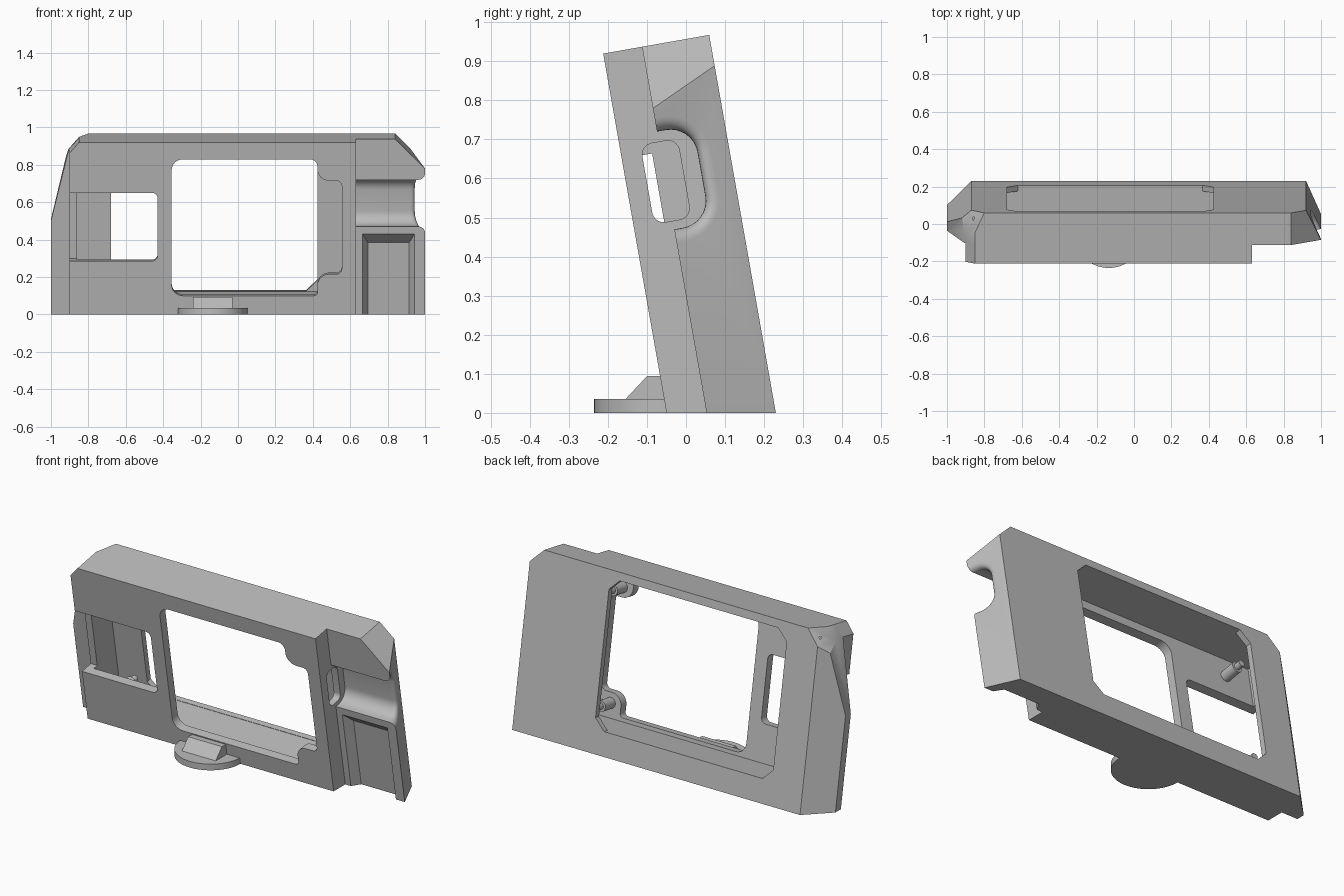
import bpy, bmesh, math
from mathutils import Vector, Matrix

old = bpy.data.objects.get("Cube")
if old:
    bpy.data.objects.remove(old, do_unlink=True)

TILT = math.radians(10)          # whole frame leans back
FRONT, STEP, BACK, TOP = -0.049, 0.052, 0.2265, 0.9425

grey = bpy.data.materials.new("plain grey")
grey.use_nodes = True
colour = (0.5, 0.5, 0.5, 1)
grey.diffuse_color = colour
grey.node_tree.nodes["Principled BSDF"].inputs["Base Color"].default_value = colour


def finish(name, bm):
    bmesh.ops.recalc_face_normals(bm, faces=bm.faces)
    mesh = bpy.data.meshes.new(name)
    bm.to_mesh(mesh)
    bm.free()
    mesh.materials.append(grey)
    ob = bpy.data.objects.new(name, mesh)
    bpy.context.collection.objects.link(ob)
    return ob


def loft(name, sections, planes=()):
    """Skin matching closed sections, then trim by planes (point, outward normal)."""
    bm = bmesh.new()
    rings = [[bm.verts.new(p) for p in s] for s in sections]
    for a, b in zip(rings, rings[1:]):
        for i in range(len(a)):
            j = (i + 1) % len(a)
            bm.faces.new((a[i], a[j], b[j], b[i]))
    bm.faces.new(rings[0])
    bm.faces.new(rings[-1])
    bmesh.ops.recalc_face_normals(bm, faces=bm.faces)
    for co, no in planes:
        geom = bm.verts[:] + bm.edges[:] + bm.faces[:]
        bmesh.ops.bisect_plane(bm, geom=geom, plane_co=co, plane_no=no, clear_outer=True)
        bmesh.ops.holes_fill(bm, edges=[e for e in bm.edges if e.is_boundary])
    return finish(name, bm)


def rounded(corners, steps=8):
    """Closed 2D outline from (a, b, radius) corners."""
    out = []
    for i, (x, y, r) in enumerate(corners):
        p = Vector((x, y))
        d1 = (Vector(corners[i - 1][:2]) - p).normalized()
        d2 = (Vector(corners[(i + 1) % len(corners)][:2]) - p).normalized()
        if r == 0:
            out.append(p)
            continue
        half = d1.angle(d2) / 2
        centre = p + (d1 + d2).normalized() * (r / math.sin(half))
        s = p + d1 * (r / math.tan(half)) - centre
        e = p + d2 * (r / math.tan(half)) - centre
        turn = math.atan2(s.x * e.y - s.y * e.x, s.dot(e))
        for k in range(steps + 1):
            out.append(centre + Matrix.Rotation(turn * k / steps, 2) @ s)
    return out


def prism(name, outline, u0, u1, planes=()):
    return loft(name, [[(x, u, v) for x, v in outline] for u in (u0, u1)], planes)


def rect(x0, x1, v0, v1):
    return [(x0, v0), (x1, v0), (x1, v1), (x0, v1)]


def combine(target, tool, operation):
    mod = target.modifiers.new(operation, 'BOOLEAN')
    mod.operation, mod.solver, mod.object = operation, 'EXACT', tool
    bpy.context.view_layer.objects.active = target
    bpy.ops.object.modifier_apply(modifier=mod.name)
    bpy.data.objects.remove(tool, do_unlink=True)


# Trimming planes: floor, top left chamfer, left taper and bevels, right end and chamfer
floor = ((0, 0, 0), (0, -math.sin(TILT), -math.cos(TILT)))
top_left = ((-0.85, 0, TOP), (-0.0575, 0, 0.05))
left_taper = ((-1, 0, 0.5), (-0.386, 0, 0.095))
left_bevel = ((-0.87, BACK, 0), (-0.1265, 0.13, 0))
a, b, c = Vector((-0.85, 0.12, TOP)), Vector((-0.8, BACK, TOP)), Vector((-0.87, BACK, 0.86))
corner = (a, (c - a).cross(b - a))
if corner[1].y < 0:
    corner = (a, -corner[1])
right_end = ((1, STEP, 0), (0.1745, 0.08, 0))
top_right = ((0.84, 0, TOP), (1, 0, 1))

# Body: wide back layer plus narrower raised front layer
body = prism("frame_body", rect(-1, 1, -0.2, TOP), STEP, BACK,
             [floor, top_left, left_taper, left_bevel, corner, right_end, top_right])
front = prism("front_layer", rect(-0.9, 0.63, -0.2, TOP), FRONT, 0.08, [floor, top_left])
combine(body, front, 'UNION')

# Hollow interior and the chamfered opening in the back
combine(body, prism("cavity", rect(-0.86, 0.59, 0.09, 0.9), 0, 0.195), 'DIFFERENCE')
x0, x1, v0, v1, k = -0.68, 0.425, 0.092, 0.898, 0.06
back_outline = [(x0 + k, v0), (x1 - k, v0), (x1, v0 + k), (x1, v1 - k),
                (x1 - k, v1), (x0 + k, v1), (x0, v1 - k), (x0, v0 + k)]
combine(body, prism("back_opening", back_outline, 0.1, 0.3), 'DIFFERENCE')

# Front opening with two screw tabs, and the side window
screen = rounded([(-0.355, 0.11, 0.06), (0.425, 0.11, 0.02), (0.425, 0.227, 0.06),
                  (0.555, 0.227, 0.03), (0.555, 0.735, 0.03), (0.425, 0.735, 0.06),
                  (0.425, 0.851, 0.04), (-0.355, 0.851, 0.06)])
combine(body, prism("screen_opening", screen, -0.2, 0.05), 'DIFFERENCE')
window = rounded([(-0.95, 0.298, 0), (-0.43, 0.298, 0.03), (-0.43, 0.669, 0.03), (-0.95, 0.669, 0)])
combine(body, prism("side_window", window, -0.2, 0.03), 'DIFFERENCE')


# Finger groove across the right grip, flared where it meets the end
def groove_section(x, offset, shear):
    o = offset
    outline = rounded([(-0.2, 0.468 - o, 0), (0.145 + o, 0.468 - o, 0.07 + o),
                       (0.145 + o, 0.722 + o, 0.07 + o), (-0.2, 0.722 + o, 0)])
    return [(x - shear * (u - STEP), u, v) for u, v in outline]


flare = 0.035
sections = [groove_section(0.63, 0, 0)]
for i in range(7):
    ang = math.radians(15 * i)
    sections.append(groove_section(1 - flare + flare * math.sin(ang),
                                   flare * (1 - math.cos(ang)), 0.458))
sections.append(groove_section(1.1, flare, 0.458))
combine(body, loft("finger_groove", sections), 'DIFFERENCE')

# Slot from the groove into the interior
slot = rounded([(0.004, 0.49, 0.03), (0.1, 0.49, 0.03), (0.1, 0.695, 0.03), (0.004, 0.695, 0.03)])
combine(body, loft("side_slot", [[(x, u, v) for u, v in slot] for x in (0.55, 0.68)]), 'DIFFERENCE')

# Tapered pocket low on the right grip
pocket = [[(x, u, v) for x, v in rect(l, r, -0.3, t)] for l, r, t, u in
          ((0.665, 0.945, 0.428, -0.1), (0.665, 0.945, 0.428, STEP), (0.695, 0.915, 0.372, 0.1))]
combine(body, loft("grip_pocket", pocket), 'DIFFERENCE')

tilted = [body]

# Screw posts standing behind the front plate
for x, v in ((0.49, 0.17), (0.49, 0.79), (-0.7, 0.21), (-0.7, 0.79)):
    rings = []
    for r, u in ((0.03, -0.01), (0.03, 0.09), (0.018, 0.09), (0.018, 0.125)):
        rings.append([(x + r * math.cos(t * math.tau / 24), u, v + r * math.sin(t * math.tau / 24))
                      for t in range(24)])
    tilted.append(loft("screw_post", rings))

for ob in tilted:
    ob.data.transform(Matrix.Rotation(TILT, 4, 'X'))

# Round foot and the wedge bracing it
disc = [(-0.135 + 0.185 * math.cos(t * math.tau / 64), -0.05 + 0.185 * math.sin(t * math.tau / 64))
        for t in range(64)]
foot = loft("round_foot", [[(x, y, z) for x, y in disc] for z in (0, 0.035)])
side = [(-0.155, 0.03), (-0.155, 0.035), (-0.1, 0.094), (-0.04, 0.094), (-0.04, 0.03)]
wedge = loft("foot_wedge", [[(x, y, z) for y, z in side] for x in (-0.24, -0.03)])

bpy.ops.object.select_all(action='DESELECT')
for ob in tilted + [foot, wedge]:
    ob.select_set(True)
bpy.context.view_layer.objects.active = body
bpy.ops.object.shade_smooth_by_angle(angle=math.radians(30))
